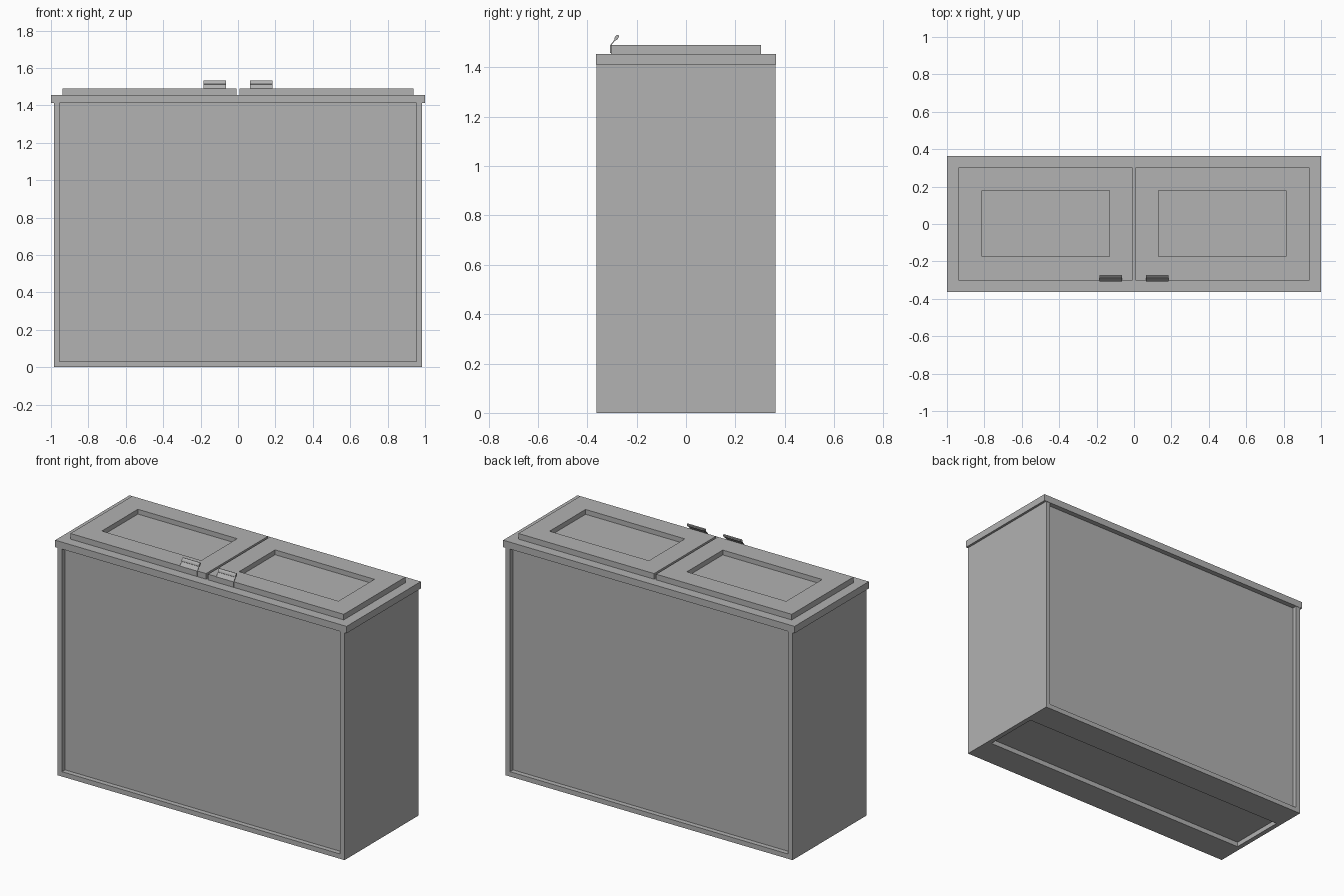
import bpy
import bmesh
import math
from mathutils import Vector

cube = bpy.data.objects.get("Cube")
if cube:
    bpy.data.objects.remove(cube, do_unlink=True)

# One plain grey for the whole cabinet
grey = bpy.data.materials.new("plain_grey")
grey.use_nodes = True
GREY = (0.445, 0.445, 0.445, 1.0)
grey.diffuse_color = GREY
grey.node_tree.nodes["Principled BSDF"].inputs["Base Color"].default_value = GREY


def box_mesh(lo, hi):
    """A box between two opposite corners."""
    bm = bmesh.new()
    bmesh.ops.create_cube(bm, size=1)
    for v in bm.verts:
        v.co = [lo[i] if v.co[i] < 0 else hi[i] for i in range(3)]
    return bm


def recess(bm, direction, lo, hi, depth):
    """Sink a rectangle lo..hi into the box face that looks along direction."""
    direction = Vector(direction)
    bm.normal_update()
    face = max(bm.faces, key=lambda f: (f.normal.dot(direction) > 0.9) * f.calc_area())
    bmesh.ops.inset_individual(bm, faces=[face], thickness=0.02)
    mid = face.calc_center_median()
    axes = [i for i in range(3) if abs(direction[i]) < 0.5]
    for v in face.verts:
        high = [v.co[i] > mid[i] for i in axes]
        for k, i in enumerate(axes):
            v.co[i] = hi[k] if high[k] else lo[k]
    sunk = bmesh.ops.extrude_discrete_faces(bm, faces=[face])["faces"][0]
    for v in sunk.verts:
        v.co -= direction * depth


def finish(name, bm):
    bmesh.ops.recalc_face_normals(bm, faces=bm.faces)
    mesh = bpy.data.meshes.new(name)
    bm.to_mesh(mesh)
    bm.free()
    mesh.materials.append(grey)
    obj = bpy.data.objects.new(name, mesh)
    bpy.context.collection.objects.link(obj)
    return obj


# Cabinet body with sunken front, back and underside panels
body = box_mesh((-0.985, -0.362, 0), (0.985, 0.362, 1.42))
for y in (-1, 1):
    recess(body, (0, y, 0), (-0.955, 0.03), (0.955, 1.412), 0.03)
recess(body, (0, 0, -1), (-0.955, -0.18), (0.955, 0.18), 0.03)
finish("cabinet_body", body)

# Top slab, overhanging at both ends
finish("top_slab", box_mesh((-1, -0.364, 1.412), (1, 0.364, 1.455)))


def extrude_profile(name, points, x0, x1):
    """Extrude a closed y-z outline along x."""
    bm = bmesh.new()
    face = bm.faces.new([bm.verts.new((x0, y, z)) for y, z in points])
    out = bmesh.ops.extrude_face_region(bm, geom=[face])["geom"]
    for v in out:
        if isinstance(v, bmesh.types.BMVert):
            v.co.x = x1
    return finish(name, bm)


# Slanted oval grip outline at the top of each handle
tilt = Vector((0.55, 0.83)).normalized()
side = Vector((-tilt.y, tilt.x))
grip_points = []
for k in range(12):
    a = 2 * math.pi * k / 12
    grip_points.append(Vector((-0.281, 1.521)) + tilt * 0.013 * math.cos(a)
                       + side * 0.007 * math.sin(a))

# Thin plate up the lid front, bending back to the grip
plate_points = [(-0.307, 1.458), (-0.307, 1.491), (-0.288, 1.514),
                (-0.285, 1.512), (-0.303, 1.49), (-0.303, 1.458)]

for label, s in (("left", 1), ("right", -1)):
    # Lid with a sunken centre
    x0, x1 = sorted((s * 0.007, s * 0.938))
    lid = box_mesh((x0, -0.303, 1.455), (x1, 0.303, 1.49))
    r0, r1 = sorted((s * 0.13, s * 0.812))
    recess(lid, (0, 0, 1), (r0, -0.175), (r1, 0.178), 0.03)
    finish(label + "_lid", lid)

    h0, h1 = sorted((s * 0.065, s * 0.185))
    extrude_profile(label + "_handle_plate", plate_points, h0, h1)
    extrude_profile(label + "_handle_grip", grip_points, h0, h1)
